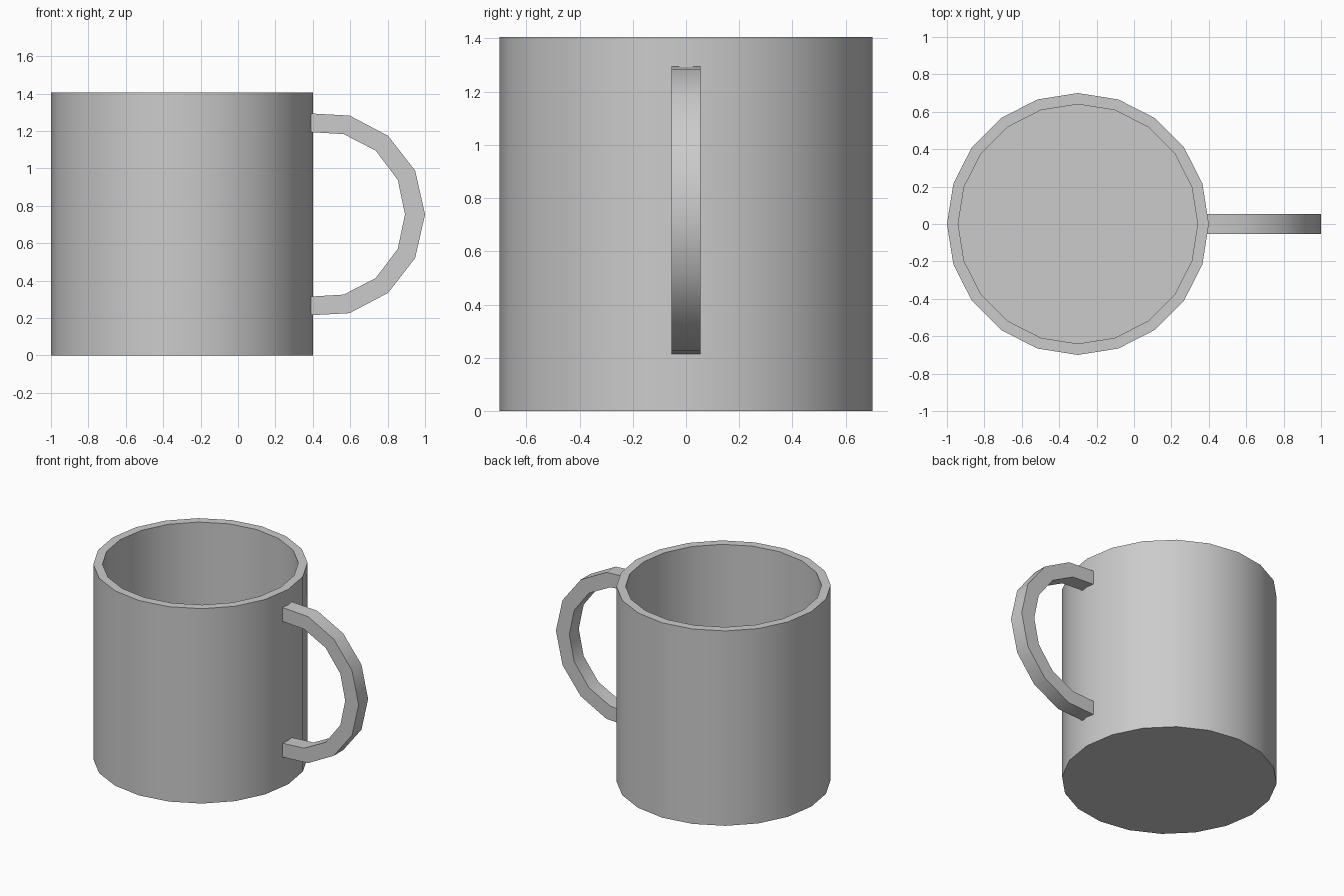
import bpy, bmesh
from math import sin, cos, tau, radians

if "Cube" in bpy.data.objects:
    bpy.data.objects.remove(bpy.data.objects["Cube"])


def finish(name, bm):
    bmesh.ops.recalc_face_normals(bm, faces=bm.faces)
    mesh = bpy.data.meshes.new(name)
    bm.to_mesh(mesh)
    bm.free()
    obj = bpy.data.objects.new(name, mesh)
    bpy.context.collection.objects.link(obj)
    bpy.ops.object.select_all(action='DESELECT')
    obj.select_set(True)
    bpy.context.view_layer.objects.active = obj
    bpy.ops.object.shade_smooth_by_angle(angle=radians(35))
    return obj


def bridge(bm, a, b):
    for i in range(len(a)):
        j = (i + 1) % len(a)
        bm.faces.new((a[i], a[j], b[j], b[i]))


# Cup: 20-sided lathe from outer base, over the rim, to the inner floor
SIDES, CX = 20, -0.3
bm = bmesh.new()
rings = [[bm.verts.new((CX + r * cos(tau * i / SIDES), r * sin(tau * i / SIDES), z))
          for i in range(SIDES)]
         for r, z in ((0.7, 0), (0.7, 1.405), (0.64, 1.405), (0.64, 0.06))]
for a, b in zip(rings, rings[1:]):
    bridge(bm, a, b)
bm.faces.new(rings[0])
bm.faces.new(rings[-1])
finish("cup", bm)

# Handle: rectangular bar swept along an arc, lower half mirrored from the upper
# (outer x, outer height, inner x, inner height), heights relative to the middle
MID, HALF_WIDTH = 0.754, 0.054
upper = [(0.38, 0.54, 0.38, 0.44), (0.597, 0.528, 0.565, 0.429),
         (0.802, 0.42, 0.736, 0.341), (0.947, 0.234, 0.854, 0.185)]
path = upper + [(1.0, 0, 0.893, 0)] + [(a, -b, c, -d) for a, b, c, d in reversed(upper)]
bm = bmesh.new()
rings = [[bm.verts.new(p) for p in ((ox, -HALF_WIDTH, MID + oz), (ox, HALF_WIDTH, MID + oz),
                                    (ix, HALF_WIDTH, MID + iz), (ix, -HALF_WIDTH, MID + iz))]
         for ox, oz, ix, iz in path]
for a, b in zip(rings, rings[1:]):
    bridge(bm, a, b)
bm.faces.new(rings[0])
bm.faces.new(rings[-1])
finish("handle", bm)
